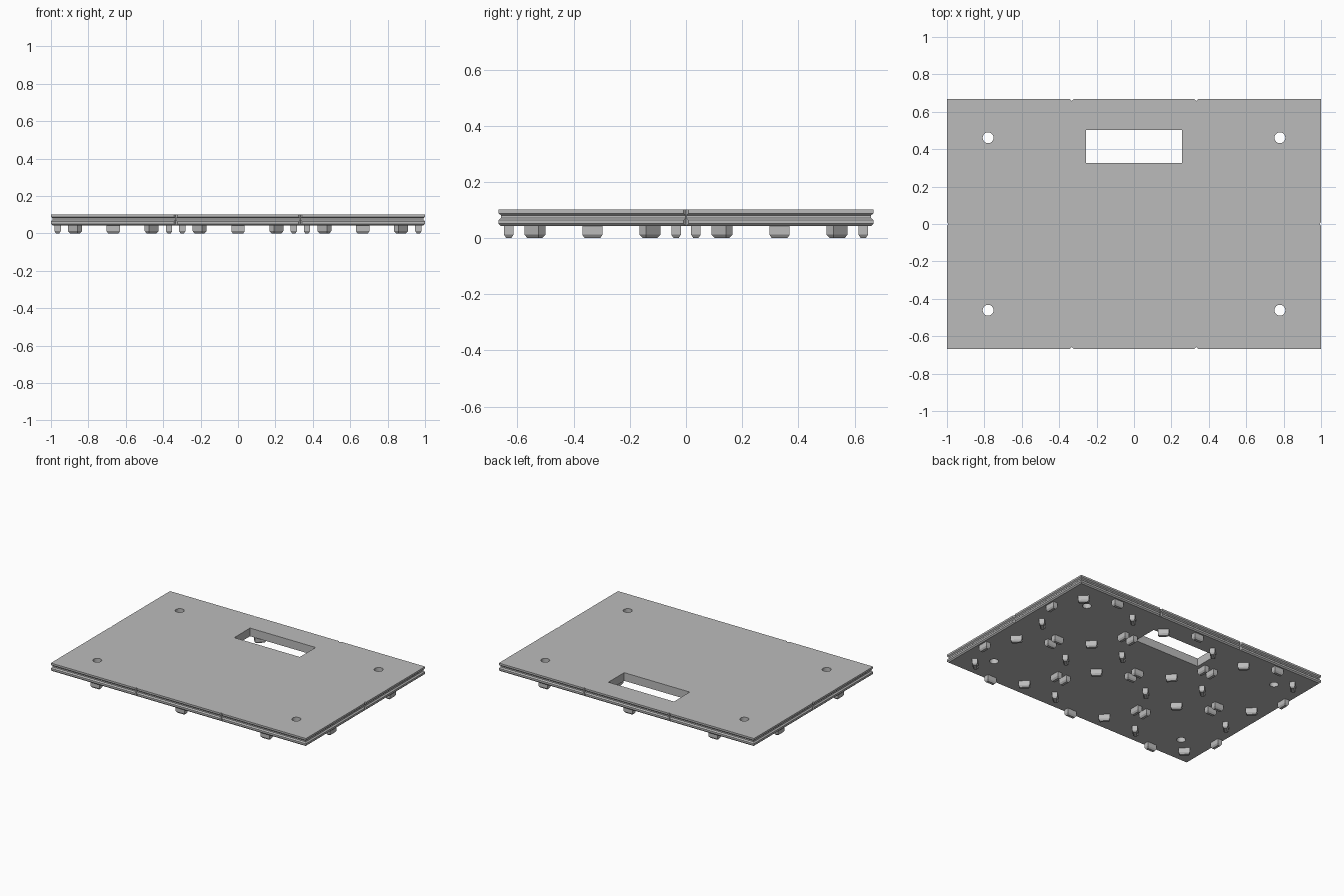
import bpy, bmesh, math
from mathutils import Matrix, Vector

if "Cube" in bpy.data.objects:
    bpy.data.objects.remove(bpy.data.objects["Cube"])

HX, HY = 1.0, 0.667          # plate half sizes
TILE = 2 / 3                 # grid pitch, 3 x 2 tiles
Z0, Z1 = 0.043, 0.101        # plate bottom and top

grey = bpy.data.materials.new("plain grey")
grey.diffuse_color = (0.5, 0.5, 0.5, 1)
grey.use_nodes = True
grey.node_tree.nodes["Principled BSDF"].inputs["Base Color"].default_value = grey.diffuse_color


def finish(bm, name, mat=grey):
    bmesh.ops.recalc_face_normals(bm, faces=bm.faces)
    me = bpy.data.meshes.new(name)
    bm.to_mesh(me)
    bm.free()
    ob = bpy.data.objects.new(name, me)
    me.materials.append(mat)
    bpy.context.collection.objects.link(ob)
    return ob


def stack(bm, rings, mat=Matrix()):
    """Solid from stacked rectangles given as (half x, half y, z)."""
    loops = [[bm.verts.new(mat @ Vector((sx * x, sy * y, z)))
              for sx, sy in ((-1, -1), (1, -1), (1, 1), (-1, 1))] for x, y, z in rings]
    bm.faces.new(loops[0][::-1])
    bm.faces.new(loops[-1])
    for a, b in zip(loops, loops[1:]):
        for i in range(4):
            j = (i + 1) % 4
            bm.faces.new((a[i], a[j], b[j], b[i]))


def prism(bm, x, y, r, sides):
    bmesh.ops.create_cone(bm, cap_ends=True, segments=sides, radius1=r, radius2=r,
                          depth=0.2, matrix=Matrix.Translation((x, y, 0.07)))


# Plate with a grooved, chamfered edge: (inset, height)
edge = [(0.008, Z0), (0.0, 0.051), (0.0, 0.064), (0.008, 0.072),
        (0.008, 0.081), (0.0, 0.088), (0.0, Z1)]
bm = bmesh.new()
stack(bm, [(HX - d, HY - d, z) for d, z in edge])
plate = finish(bm, "plate")

# Cutters: screw holes, rectangular window, notches at tile borders
bm = bmesh.new()
for sx in (-1, 1):
    for sy in (-1, 1):
        prism(bm, sx * 0.78, sy * 0.461, 0.029, 32)
        prism(bm, sx * TILE / 2, sy * HY, 0.009, 4)
    prism(bm, sx * HX, 0, 0.009, 4)
stack(bm, [(0.257, 0.0885, -0.03), (0.257, 0.0885, 0.17)], Matrix.Translation((0, 0.4135, 0)))
cutter = finish(bm, "hole_cutter")
cutter.hide_render = True

mod = plate.modifiers.new("holes", 'BOOLEAN')
mod.operation = 'DIFFERENCE'
mod.solver = 'EXACT'
mod.object = cutter
dg = bpy.context.evaluated_depsgraph_get()
cut_mesh = bpy.data.meshes.new_from_object(plate.evaluated_get(dg))
plate.modifiers.clear()
plate.data = cut_mesh
plate.data.name = "plate"
bpy.data.objects.remove(cutter)

# Pegs underneath: a ring of eight per tile, each tangent to the ring
bm = bmesh.new()
for ix in (-1, 0, 1):
    for iy in (-0.5, 0.5):
        for k in range(8):
            r = 0.298 if k % 2 == 0 else 0.29
            m = (Matrix.Translation((ix * TILE, iy * TILE, 0))
                 @ Matrix.Rotation(k * math.pi / 4, 4, 'Z')
                 @ Matrix.Translation((0, r, 0)))
            stack(bm, [(0.028, 0.009, 0), (0.036, 0.017, 0.012), (0.036, 0.017, Z0 + 0.002)], m)
finish(bm, "pegs")
